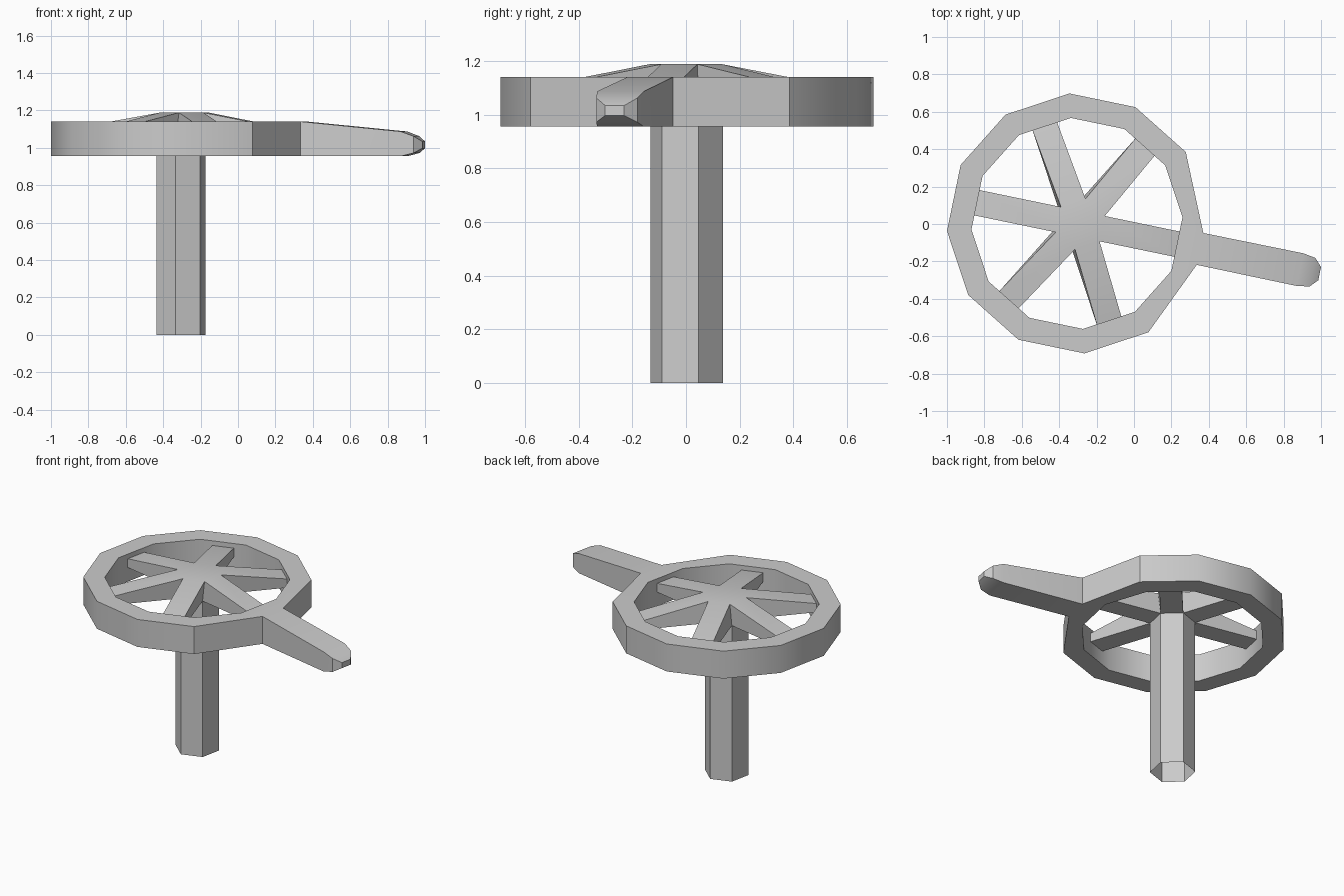
import bpy, bmesh
from math import cos, sin, radians
from mathutils import Vector

cube = bpy.data.objects.get("Cube")
if cube:
    bpy.data.objects.remove(cube)

CENTRE = Vector((-0.305, 0.003, 0))
TURN = -11.7                      # direction of the handle, in degrees
BOTTOM, TOP = 0.955, 1.14         # rim height range

metal = bpy.data.materials.new("grey_metal")
metal.use_nodes = True
GREY = (0.6, 0.6, 0.6, 1)
metal.diffuse_color = GREY
metal.node_tree.nodes["Principled BSDF"].inputs["Base Color"].default_value = GREY


def place(along, across, z, angle=TURN):
    """Point at a distance along and across a spoke direction."""
    a = radians(angle)
    return CENTRE + Vector((along * cos(a) - across * sin(a),
                            along * sin(a) + across * cos(a), z))


def loop(bm, points):
    return [bm.verts.new(p) for p in points]


def bridge(bm, a, b, skip=()):
    n = len(a)
    for i in range(n):
        if i not in skip:
            j = (i + 1) % n
            bm.faces.new((a[i], a[j], b[j], b[i]))


def finish(bm, name):
    bmesh.ops.recalc_face_normals(bm, faces=bm.faces)
    mesh = bpy.data.meshes.new(name)
    bm.to_mesh(mesh)
    bm.free()
    mesh.materials.append(metal)
    obj = bpy.data.objects.new(name, mesh)
    bpy.context.collection.objects.link(obj)
    bpy.ops.object.select_all(action='DESELECT')
    obj.select_set(True)
    bpy.context.view_layer.objects.active = obj
    bpy.ops.object.shade_smooth_by_angle(angle=radians(31))


# Twelve-sided rim, with one outer side narrowed and drawn out as the handle
def rim_points(radius, z):
    return [place(radius, 0, z, TURN - 15 + 30 * i) for i in range(12)]


bm = bmesh.new()
loops = []
for radius, z in ((0.696, BOTTOM), (0.696, TOP), (0.565, TOP), (0.565, BOTTOM)):
    points = rim_points(radius, z)
    if radius > 0.6:
        points[0] = place(0.672, -0.087, z)
        points[1] = place(0.672, 0.087, z)
    loops.append(loop(bm, points))
for i in range(4):
    bridge(bm, loops[i], loops[(i + 1) % 4], skip=(0,) if i == 0 else ())

# Handle sections: distance, half width, low z, high z
section = [loops[0][0], loops[0][1], loops[1][1], loops[1][0]]
for u, w, low, high in ((1.218, 0.089, 0.955, 1.087),
                        (1.286, 0.078, 0.972, 1.062),
                        (1.325, 0.036, 0.997, 1.034)):
    following = loop(bm, [place(u, -w, low), place(u, w, low),
                          place(u, w, high), place(u, -w, high)])
    bridge(bm, section, following)
    section = following
bm.faces.new(section)
finish(bm, "rim_and_handle")

# Hexagonal post, open below, with a hub and six tapering spokes
bm = bmesh.new()
SPOKE_LOW, HUB_TOP, RADIUS = 1.05, 1.188, 0.138
shift = place(0.018, 0, 0) - CENTRE


def hexagon(z, offset=Vector()):
    return loop(bm, [place(RADIUS, 0, z, TURN - 30 + 60 * i) + offset
                     for i in range(6)])


foot, neck, crown = hexagon(0), hexagon(SPOKE_LOW), hexagon(HUB_TOP, shift)
bridge(bm, foot, neck)
bm.faces.new(crown)
for i in range(6):
    j = (i + 1) % 6
    angle = TURN + 60 * i
    w = RADIUS / 2
    end = loop(bm, [place(0.55, -w, SPOKE_LOW, angle), place(0.55, w, SPOKE_LOW, angle),
                    place(0.55, w, 1.108, angle), place(0.55, -w, 1.108, angle)])
    bridge(bm, [neck[i], neck[j], crown[j], crown[i]], end)
    bm.faces.new(end)
finish(bm, "post_and_spokes")
